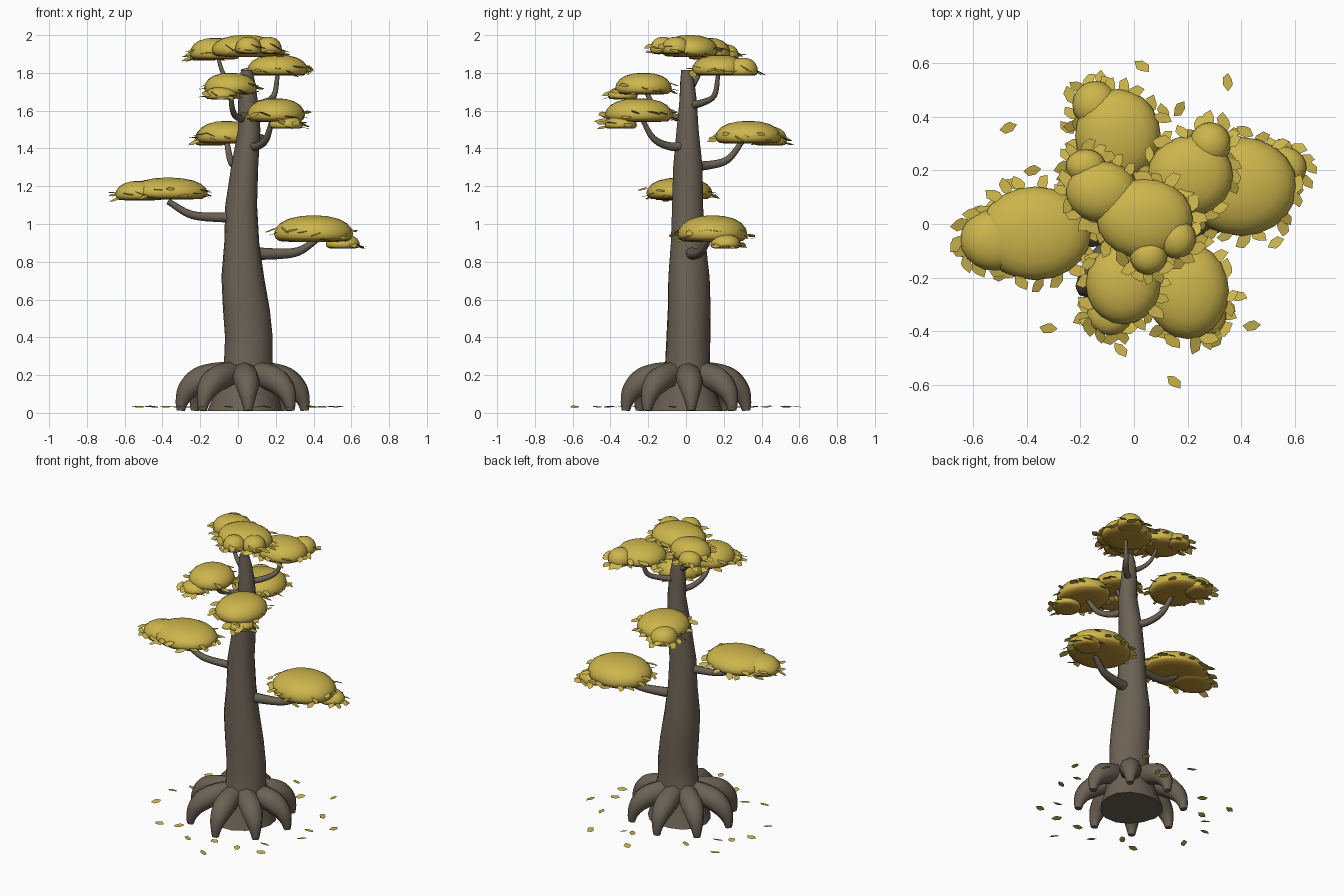
import bpy, bmesh, math, random
from mathutils import Vector, Matrix

if "Cube" in bpy.data.objects:
    bpy.data.objects.remove(bpy.data.objects["Cube"])

random.seed(7)


def material(name, rgb):
    m = bpy.data.materials.new(name)
    m.diffuse_color = (*rgb, 1)
    m.use_nodes = True
    m.node_tree.nodes["Principled BSDF"].inputs["Base Color"].default_value = m.diffuse_color
    return m


BARK = material("bark brown", (0.150, 0.122, 0.090))
GOLD = material("leaf gold", (0.61, 0.465, 0.072))
AMBER = material("underside amber", (0.49, 0.28, 0.035))


def finish(bm, name, mats, angle=40, outward=True):
    if outward:
        bmesh.ops.recalc_face_normals(bm, faces=bm.faces)
    me = bpy.data.meshes.new(name)
    bm.to_mesh(me)
    bm.free()
    for m in mats:
        me.materials.append(m)
    ob = bpy.data.objects.new(name, me)
    bpy.context.collection.objects.link(ob)
    if angle:
        bpy.ops.object.select_all(action='DESELECT')
        ob.select_set(True)
        bpy.context.view_layer.objects.active = ob
        bpy.ops.object.shade_smooth_by_angle(angle=math.radians(angle))
    return ob


def skin(bm, rings):
    """Join equal rings of points into a closed tube with capped ends."""
    loops = [[bm.verts.new(p) for p in r] for r in rings]
    n = len(loops[0])
    for a, b in zip(loops, loops[1:]):
        for i in range(n):
            j = (i + 1) % n
            bm.faces.new((a[i], a[j], b[j], b[i]))
    bm.faces.new(loops[0][::-1])
    bm.faces.new(loops[-1])


def smooth_path(pts, steps=4):
    """Catmull-Rom curve through the points; works on (x, y, z, radius)."""
    p = [Vector(q) for q in pts]
    p = [2 * p[0] - p[1]] + p + [2 * p[-1] - p[-2]]
    out = []
    for a, b, c, d in zip(p, p[1:], p[2:], p[3:]):
        for s in range(steps):
            t = s / steps
            out.append(0.5 * (2 * b + (c - a) * t + (2 * a - 5 * b + 4 * c - d) * t * t
                              + (3 * b - a - 3 * c + d) * t ** 3))
    return out + [p[-2]]


def tube(name, pts, sides=8):
    path = smooth_path(pts)
    rings = []
    for i, q in enumerate(path):
        tan = (path[min(i + 1, len(path) - 1)] - path[max(i - 1, 0)]).to_3d()
        rot = tan.to_track_quat('Z', 'Y')
        rings.append([q.to_3d() + rot @ Vector((math.cos(k * math.tau / sides) * q.w,
                                                math.sin(k * math.tau / sides) * q.w, 0))
                      for k in range(sides)])
    bm = bmesh.new()
    skin(bm, rings)
    return finish(bm, name, [BARK], 60)


# Trunk: z, x range, y range
levels = [(0.01, -0.165, 0.235, -0.185, 0.205), (0.10, -0.13, 0.21, -0.15, 0.17),
          (0.27, -0.08, 0.18, -0.11, 0.13), (0.40, -0.075, 0.18, -0.105, 0.13),
          (0.55, -0.085, 0.165, -0.10, 0.13), (0.72, -0.09, 0.138, -0.10, 0.125),
          (0.90, -0.072, 0.115, -0.085, 0.105), (1.10, -0.065, 0.105, -0.075, 0.09),
          (1.30, -0.035, 0.11, -0.068, 0.09), (1.50, 0.0, 0.12, -0.05, 0.07),
          (1.65, 0.0, 0.105, -0.035, 0.06), (1.76, 0.005, 0.088, -0.03, 0.045),
          (1.815, 0.015, 0.075, -0.025, 0.03)]
rings = []
for z, x0, x1, y0, y1 in levels:
    ring = []
    for k in range(14):
        a = k * math.tau / 14
        w = 0.99 + 0.04 * math.sin(3 * a + 4 * z)
        ring.append(((x0 + x1) / 2 + (x1 - x0) / 2 * w * math.cos(a),
                     (y0 + y1) / 2 + (y1 - y0) / 2 * w * math.sin(a), z))
    rings.append(ring)
bm = bmesh.new()
skin(bm, rings)
finish(bm, "trunk", [BARK], 50)

# Arched roots with heavy shoulders: distance from trunk centre, height, thickness
for k in range(8):
    a = math.radians(5 + 45 * k)
    tube("root", [(0.025 + d * 1.03 * math.cos(a), 0.0 + d * math.sin(a), z, r)
                  for d, z, r in ((0.04, 0.21, 0.06), (0.14, 0.198, 0.068), (0.225, 0.17, 0.07),
                                  (0.285, 0.12, 0.055), (0.313, 0.06, 0.035), (0.32, 0.012, 0.022))])

# Branches: points with radius
branches = {
    "left_branch": [(0.0, 0, 1.04, .03), (-.10, -.01, 1.035, .025), (-.25, -.03, 1.05, .021), (-.37, -.04, 1.12, .016)],
    "right_branch": [(.06, .02, .845, .035), (.20, .05, .842, .029), (.32, .08, .855, .023), (.42, .12, .92, .017)],
    "upper_back_branch": [(.06, .02, 1.63, .022), (.13, .08, 1.64, .019), (.19, .15, 1.68, .015), (.21, .17, 1.79, .011)],
    "upper_front_branch": [(.04, 0, 1.55, .022), (-.01, -.07, 1.57, .018), (-.03, -.16, 1.61, .015), (-.04, -.21, 1.70, .012)],
    "front_branch": [(.07, 0, 1.42, .026), (.10, -.08, 1.41, .022), (.15, -.17, 1.45, .018), (.18, -.23, 1.55, .013)],
    "back_branch": [(.04, .03, 1.31, .028), (-.01, .11, 1.31, .023), (-.04, .22, 1.34, .019), (-.06, .30, 1.44, .014)],
    "top_twig": [(.04, .01, 1.70, .02), (-.03, .04, 1.74, .015), (-.08, .07, 1.80, .012), (-.11, .10, 1.90, .009)],
}
for name, pts in branches.items():
    tube(name, pts)

# Leaf pads: each lobe is x, y, x radius, y radius, bottom, top
pads = {
    "left": [(-.37, -.035, .21, .175, 1.13, 1.245), (-.52, -.06, .13, .115, 1.125, 1.228)],
    "right": [(.40, .14, .21, .185, .905, 1.045), (.555, .21, .09, .08, .87, .945)],
    "upper_back": [(.21, .18, .16, .15, 1.785, 1.895), (.285, .30, .078, .08, 1.785, 1.88)],
    "upper_front": [(-.04, -.225, .14, .15, 1.685, 1.80), (-.09, -.335, .085, .08, 1.66, 1.725)],
    "front": [(.20, -.25, .155, .18, 1.54, 1.665), (.255, -.345, .09, .085, 1.505, 1.57)],
    "back": [(-.06, .33, .16, .175, 1.425, 1.545), (-.145, .445, .085, .09, 1.415, 1.515)],
    "top": [(.04, .02, .18, .15, 1.885, 2.0), (-.12, .12, .135, .115, 1.87, 1.985), (-.18, .215, .075, .065, 1.865, 1.95),
            (.055, -.12, .07, .07, 1.90, 1.99), (.16, -.055, .072, .075, 1.90, 1.99)],
}
DOME = ((.55, 0), (.86, .03), (.96, .14), (1, .3), (.96, .5), (.84, .71), (.64, .87), (.36, .97), (.12, 1))


def add_leaf(bm, pos, yaw, tilt, size):
    m = (Matrix.Translation(pos) @ Matrix.Rotation(yaw, 4, 'Z') @ Matrix.Rotation(tilt[0], 4, 'X')
         @ Matrix.Rotation(tilt[1], 4, 'Y') @ Matrix.Scale(size, 4))
    outline = ((-1, -.15, 0), (-.25, -.6, .1), (.3, -.45, .1), (1, .05, 0), (.45, .6, -.1), (-.4, .45, -.1))
    bm.faces.new([bm.verts.new(m @ Vector(p)) for p in outline])


for name, lobes in pads.items():
    bm = bmesh.new()
    for x, y, rx, ry, z0, z1 in lobes:
        skin(bm, [[(x + r * rx * math.cos(k * math.tau / 20), y + r * ry * math.sin(k * math.tau / 20),
                    z0 + h * (z1 - z0)) for k in range(20)] for r, h in DOME])
    bmesh.ops.recalc_face_normals(bm, faces=bm.faces)
    for f in bm.faces:
        f.material_index = int(f.normal.z < -0.5)
    finish(bm, name + "_leaf_pad", [GOLD, AMBER], 50)

    # Loose leaves around the pad rim, skipping spots inside another lobe
    bm = bmesh.new()
    for lobe in lobes:
        x, y, rx, ry, z0, z1 = lobe
        n = int(8 + 62 * rx)
        for k in range(n):
            a = (k + random.uniform(-.3, .3)) * math.tau / n
            s = random.uniform(.96, 1.08)
            p = Vector((x + (rx * s + .008) * math.cos(a), y + (ry * s + .008) * math.sin(a),
                        z0 + random.uniform(.05, .5) * (z1 - z0)))
            if any(o is not lobe and ((p.x - o[0]) / o[2]) ** 2 + ((p.y - o[1]) / o[3]) ** 2 < .9 for o in lobes):
                continue
            add_leaf(bm, p, a + random.uniform(-1.2, 1.2),
                     (random.uniform(-.3, .3), random.uniform(0, .45)), random.uniform(.032, .042))
    finish(bm, name + "_rim_leaves", [GOLD], 0, False)

# Fallen leaves scattered round the roots
bm = bmesh.new()
spots = [(-.47, .36), (.03, .59), (.35, .53), (.53, -.07), (.44, -.38), (.15, -.59), (-.32, -.39),
         (-.05, -.47), (.39, -.27), (.17, .43), (.61, .16), (-.53, .05), (-.45, .15), (-.52, -.14),
         (-.25, .36), (.45, .27), (.11, -.41), (.11, .42), (-.38, .2), (.5, .05), (.28, -.41), (-.2, -.35)]
for x, y in spots:
    add_leaf(bm, Vector((x, y, .033)), random.uniform(0, 6.28),
             (random.uniform(-.1, .1), random.uniform(-.1, .1)), .034)
finish(bm, "fallen_leaves", [GOLD], 0, False)
